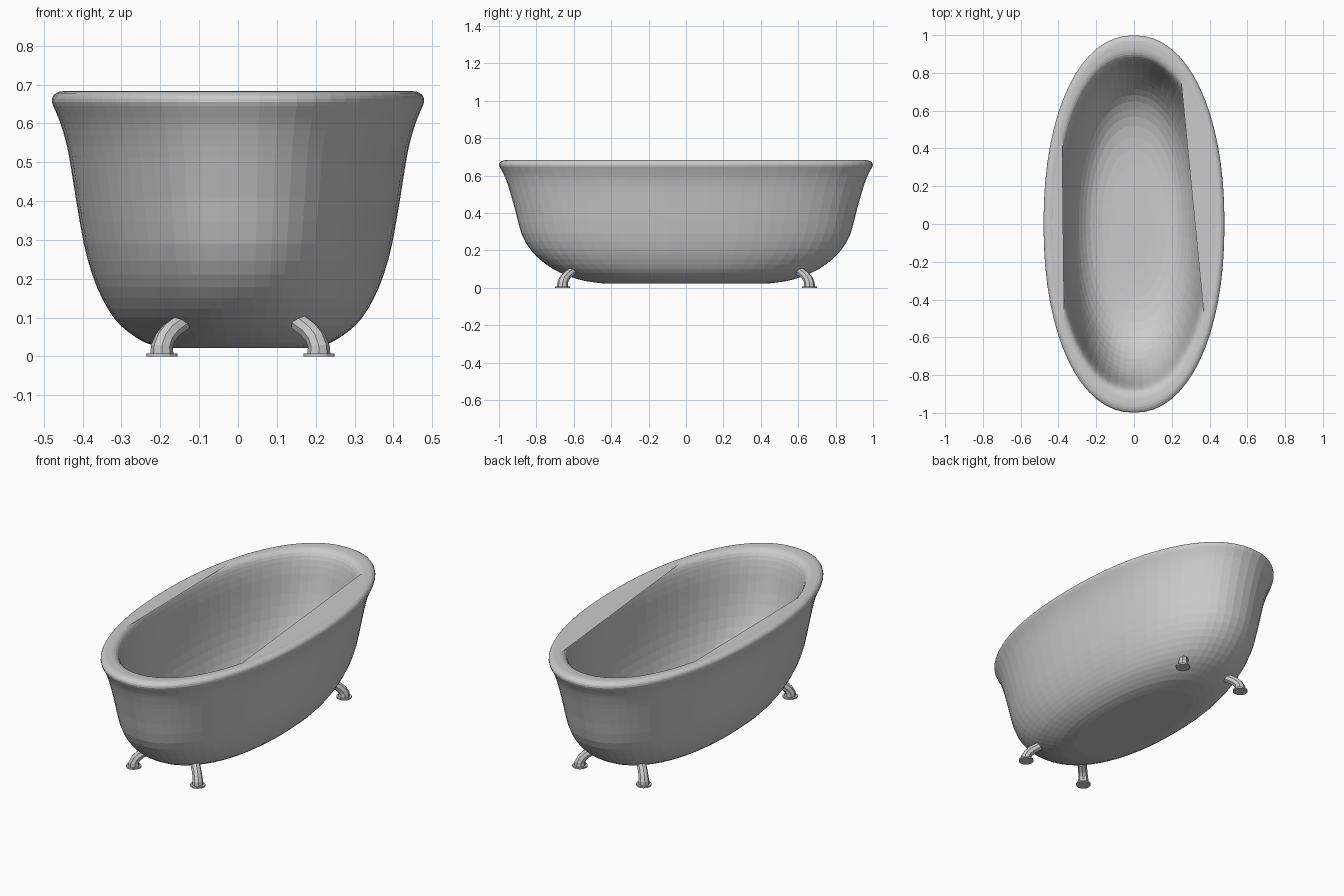
import bpy, bmesh
from math import sin, cos, pi, radians, atan2, copysign
from mathutils import Vector

if "Cube" in bpy.data.objects:
    bpy.data.objects.remove(bpy.data.objects["Cube"])

SEG = 64
N = 2.16         # slightly fuller than an ellipse


def spow(v, e):
    return copysign(abs(v) ** e, v)


def oval_point(rx, ry, z, a):
    return Vector((rx * spow(cos(a), 2 / N), ry * spow(sin(a), 2 / N), z))


def oval(rx, ry, z):
    return [oval_point(rx, ry, z, 2 * pi * i / SEG) for i in range(SEG)]


def make_object(name, bm):
    bmesh.ops.recalc_face_normals(bm, faces=bm.faces[:])
    mesh = bpy.data.meshes.new(name)
    bm.to_mesh(mesh)
    bm.free()
    ob = bpy.data.objects.new(name, mesh)
    bpy.context.collection.objects.link(ob)
    return ob


def loft(bm, rings):
    """Skin a list of closed point rings and cap both ends."""
    loops = [[bm.verts.new(p) for p in ring] for ring in rings]
    for a, b in zip(loops, loops[1:]):
        n = len(a)
        for i in range(n):
            j = (i + 1) % n
            bm.faces.new((a[i], a[j], b[j], b[i]))
    bm.faces.new(loops[0])
    bm.faces.new(loops[-1])


def smooth(points, steps=2):
    """Catmull-Rom refinement of a profile."""
    p = [Vector(q) for q in points]
    p = [p[0]] + p + [p[-1]]
    out = []
    for a, b, c, d in zip(p, p[1:], p[2:], p[3:]):
        for k in range(steps):
            t = k / steps
            out.append(.5 * (2 * b + (c - a) * t + (2 * a - 5 * b + 4 * c - d) * t * t
                             + (3 * b - a - 3 * c + d) * t ** 3))
    return out + [p[-1]]


# tub shell: half width, half length, height; up the outside, over the lip, down the inside
outside = [(.195, .43, .022), (.24, .54, .036), (.285, .635, .065), (.32, .71, .10),
           (.350, .780, .15), (.375, .836, .21), (.397, .880, .29), (.418, .912, .41),
           (.434, .940, .51), (.445, .956, .56), (.457, .971, .60)]
lip = [(.470, .988, .632), (.479, .999, .655), (.475, .993, .672),
       (.460, .970, .682), (.440, .937, .682), (.424, .910, .678), (.410, .886, .664)]
inside = [(.399, .868, .63), (.388, .85, .56), (.378, .83, .46), (.361, .795, .34),
          (.338, .745, .24), (.308, .683, .16), (.274, .61, .110), (.232, .52, .075),
          (.17, .39, .055), (.09, .26, .05)]
bm = bmesh.new()
loft(bm, [oval(*p) for p in smooth(outside + lip + inside)])
make_object("tub_shell", bm)


# flat ledges closing the rim's inner edge along straight chords
def ledge(name, start, end):
    rx, ry, z = .435, .93, .6805
    a, b = (atan2(spow(p[1] / ry, N / 2), spow(p[0] / rx, N / 2)) for p in (start, end))
    if b < a:
        b += 2 * pi
    arc = [oval_point(rx, ry, z, a + (b - a) * i / 20) for i in range(21)]
    bm = bmesh.new()
    bm.faces.new([bm.verts.new(p) for p in [(*start, z)] + arc + [(*end, z)]])
    make_object(name, bm)


ledge("right_rim_ledge", (.37, -.48), (.25, .75))
ledge("left_rim_ledge", (-.38, .45), (-.37, -.48))


# curved feet: swept octagon leaning diagonally inwards, on a small round pad
def foot(name, sx, sy):
    base = Vector((.202 * sx + .006, .66 * sy, 0))
    d = Vector((sx, sy, 0)).normalized()
    side = Vector((0, 0, 1)).cross(d)
    # inward offset, height, tilt in degrees, radius
    path = [(0, .006, 0, .030), (0, .026, 8, .028), (.012, .048, 32, .026),
            (.034, .067, 48, .025), (.072, .087, 50, .025)]
    rings = []
    for s, z, tilt, r in path:
        t = radians(tilt)
        u = d * cos(t) + Vector((0, 0, sin(t)))
        c = base - d * s + Vector((0, 0, z))
        rings.append([c + r * (u * cos(k * pi / 4) + side * sin(k * pi / 4))
                      for k in range(8)])
    bm = bmesh.new()
    loft(bm, rings)
    loft(bm, [[(base.x + .04 * cos(k * pi / 6), base.y + .04 * sin(k * pi / 6), z)
               for k in range(12)] for z in (0, .008)])
    make_object(name, bm)


for sy, end in ((-1, "front"), (1, "back")):
    for sx, hand in ((-1, "left"), (1, "right")):
        foot(f"{end}_{hand}_foot", sx, sy)
